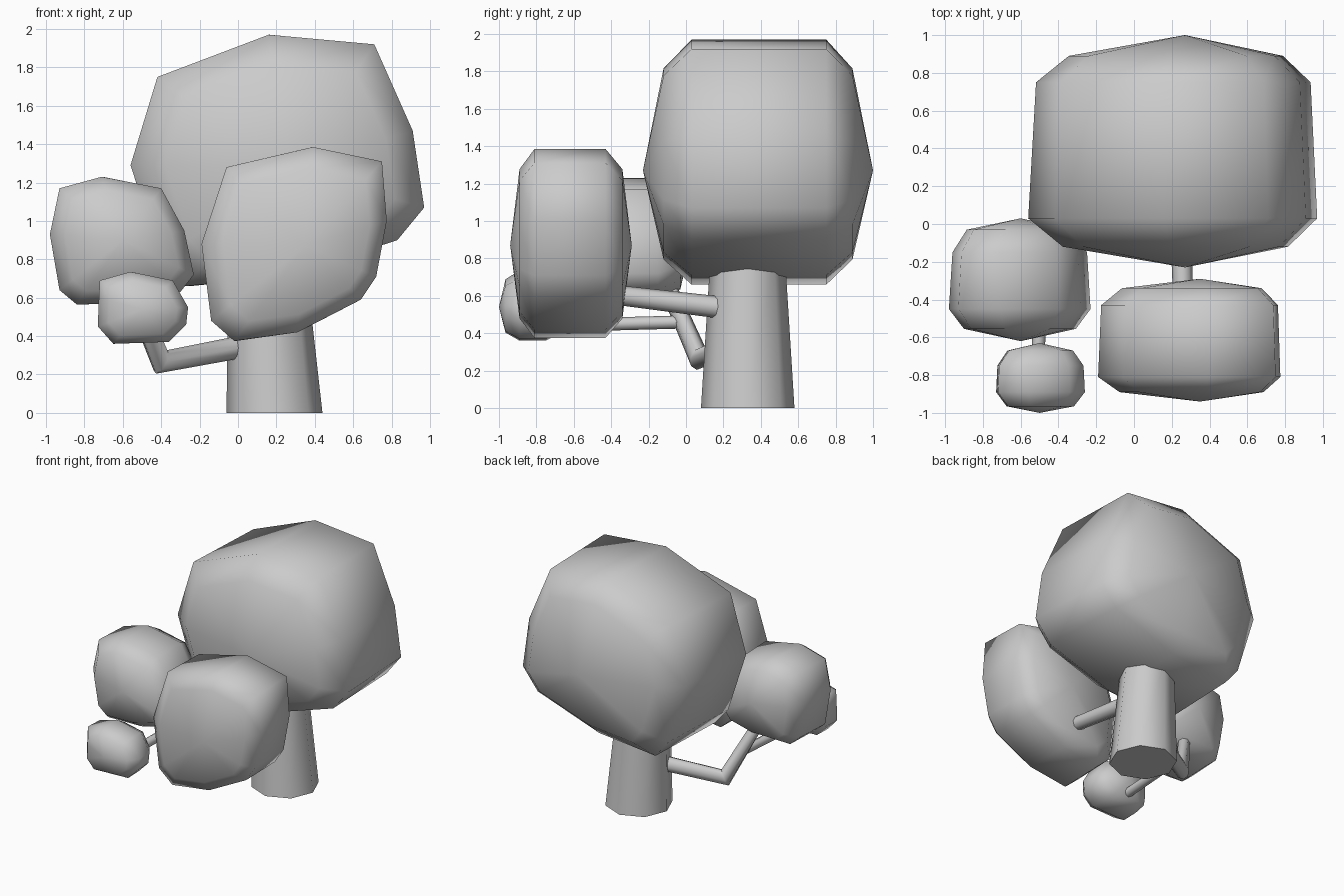
import bpy, bmesh, math
from mathutils import Vector

if "Cube" in bpy.data.objects:
    bpy.data.objects.remove(bpy.data.objects["Cube"])


def finish(name, bm, smooth_angle):
    bmesh.ops.recalc_face_normals(bm, faces=bm.faces)
    me = bpy.data.meshes.new(name)
    bm.to_mesh(me)
    bm.free()
    ob = bpy.data.objects.new(name, me)
    bpy.context.collection.objects.link(ob)
    bpy.ops.object.select_all(action='DESELECT')
    bpy.context.view_layer.objects.active = ob
    ob.select_set(True)
    bpy.ops.object.shade_smooth_by_angle(angle=math.radians(smooth_angle))
    return ob


def foliage(name, outline, ys, centre, inset, back):
    """Outline (x, z) lofted along y: pole, inset ring, two full rings, inset ring, pole."""
    cx, cz = centre
    bm = bmesh.new()
    rings = []
    for y, s, sx in ((ys[1], inset, 1), (ys[2], 1, 1), (ys[3], 1, back), (ys[4], inset, back)):
        rings.append([bm.verts.new((cx + (x - cx) * s * sx, y, cz + (z - cz) * s))
                      for x, z in outline])
    n = len(outline)
    for a, b in zip(rings, rings[1:]):
        for i in range(n):
            j = (i + 1) % n
            bm.faces.new((a[i], a[j], b[j], b[i]))
    for ring, y in ((rings[0], ys[0]), (rings[-1], ys[5])):
        pole = bm.verts.new((cx, y, cz))
        for i in range(n):
            bm.faces.new((ring[i], ring[(i + 1) % n], pole))
    return finish(name, bm, 75)


def tube(name, path, sides=8):
    """Path points are (x, y, z, radius); rings are mitred at the bends."""
    pts = [Vector(p[:3]) for p in path]
    bm = bmesh.new()
    rings = []
    for i, p in enumerate(pts):
        d0 = (p - pts[i - 1]).normalized() if i else (pts[1] - p).normalized()
        d1 = (pts[i + 1] - p).normalized() if i < len(pts) - 1 else d0
        t = (d0 + d1).normalized()
        ref = Vector((0, 0, 1)) if abs(d0.z) < 0.9 else Vector((0, 1, 0))
        u = d0.cross(ref).normalized()
        v = d0.cross(u)
        ring = []
        for k in range(sides):
            a = 2 * math.pi * k / sides
            q = (u * math.cos(a) + v * math.sin(a)) * path[i][3]
            q -= d0 * (q.dot(t) / d0.dot(t))    # slide onto the mitre plane
            ring.append(bm.verts.new(p + q))
        rings.append(ring)
    for a, b in zip(rings, rings[1:]):
        # match each ring vertex to the nearest direction around the bend
        for k in range(sides):
            j = (k + 1) % sides
            bm.faces.new((a[k], a[j], b[j], b[k]))
    bm.faces.new(rings[0])
    bm.faces.new(rings[-1])
    return finish(name, bm, 50)


# Trunk: tapered, flat-bottomed
bm = bmesh.new()
base, top = [[bm.verts.new((cx + r * math.cos(math.pi * k / 4), 0.33 + r * math.sin(math.pi * k / 4), z))
              for k in range(8)] for cx, r, z in ((0.19, 0.25, 0), (0.15, 0.2, 0.8))]
for k in range(8):
    bm.faces.new((base[k], base[(k + 1) % 8], top[(k + 1) % 8], top[k]))
bm.faces.new(base)
bm.faces.new(top)
finish("trunk", bm, 50)

# Branches
tube("front_branch", [(0.24, 0.25, 0.53, 0.06), (0.26, -0.42, 0.61, 0.052)])
tube("left_branch", [(0.1, 0.3, 0.36, 0.06), (-0.4, 0.07, 0.265, 0.055), (-0.58, -0.12, 0.7, 0.045)])
tube("left_twig", [(-0.48, -0.02, 0.46, 0.035), (-0.51, -0.75, 0.44, 0.035)])

# Foliage clumps
foliage("crown_foliage",
        [(-0.42, 1.75), (0.16, 1.97), (0.71, 1.92), (0.91, 1.47), (0.97, 1.07),
         (0.83, 0.9), (0.25, 0.71), (-0.28, 0.66), (-0.4, 0.8), (-0.56, 1.29)],
        (-0.23, -0.12, 0.03, 0.75, 0.89, 1.0), (0.27, 1.27), 0.78, 0.95)
foliage("front_foliage",
        [(-0.06, 1.28), (0.39, 1.385), (0.75, 1.31), (0.775, 1.0), (0.72, 0.71),
         (0.64, 0.59), (0.31, 0.42), (-0.02, 0.375), (-0.14, 0.48), (-0.19, 0.88)],
        (-0.94, -0.89, -0.81, -0.43, -0.34, -0.29), (0.35, 0.87), 0.79, 0.97)
foliage("left_foliage",
        [(-0.93, 1.17), (-0.71, 1.23), (-0.4, 1.17), (-0.28, 0.95), (-0.23, 0.72),
         (-0.3, 0.63), (-0.55, 0.57), (-0.84, 0.565), (-0.93, 0.64), (-0.98, 0.93)],
        (-0.62, -0.555, -0.45, -0.15, -0.03, 0.03), (-0.6, 0.9), 0.79, 0.95)
foliage("small_foliage",
        [(-0.72, 0.69), (-0.56, 0.735), (-0.34, 0.69), (-0.26, 0.55), (-0.27, 0.46),
         (-0.36, 0.37), (-0.65, 0.36), (-0.73, 0.45), (-0.725, 0.6)],
        (-1.0, -0.965, -0.89, -0.75, -0.67, -0.63), (-0.5, 0.54), 0.76, 0.97)
